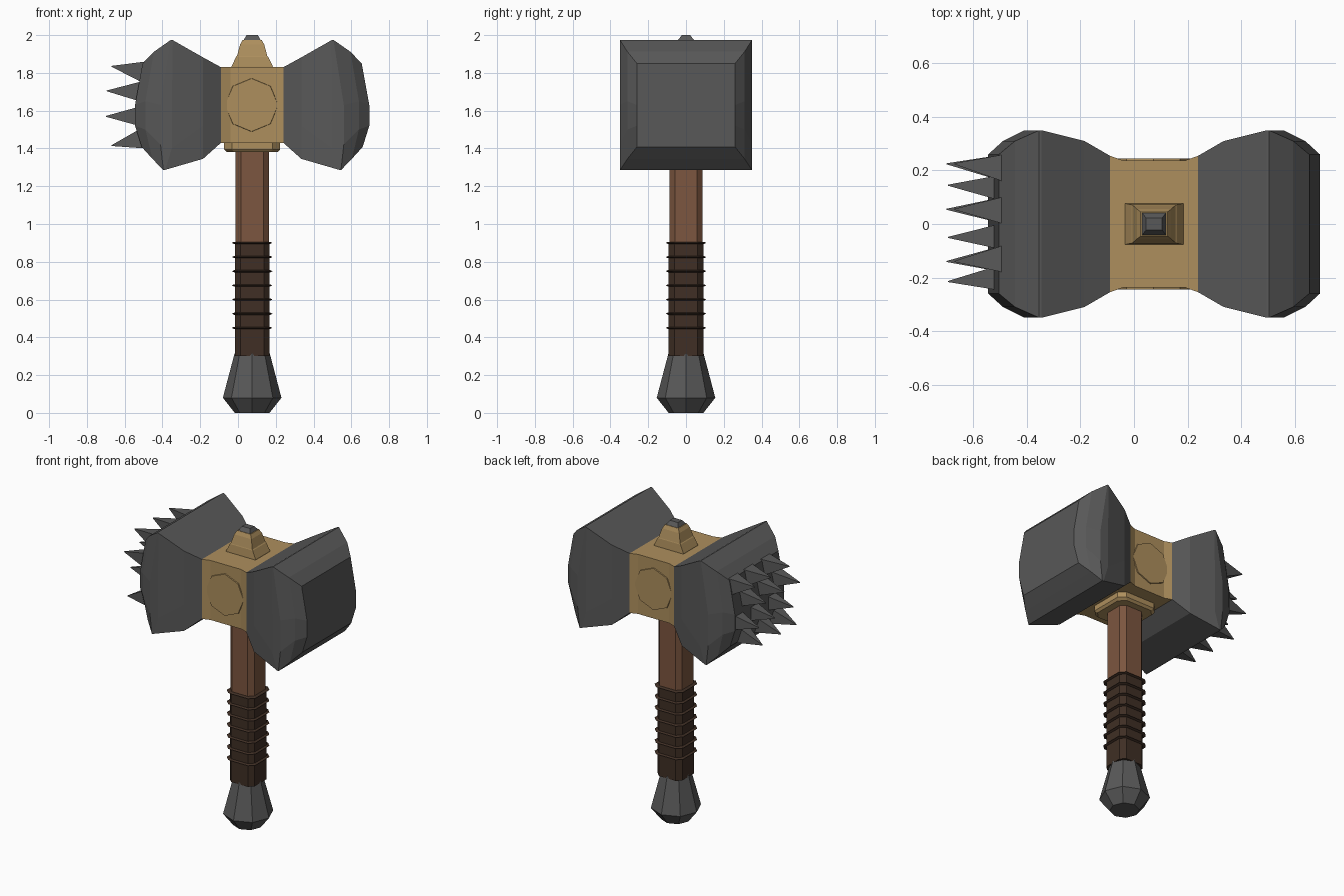
import bpy, bmesh, math
from mathutils import Vector

if "Cube" in bpy.data.objects:
    bpy.data.objects.remove(bpy.data.objects["Cube"])

CX = 0.075  # handle axis and mirror plane of the head


def mat(name, col):
    m = bpy.data.materials.new(name)
    m.diffuse_color = (*col, 1)
    m.use_nodes = True
    m.node_tree.nodes["Principled BSDF"].inputs["Base Color"].default_value = m.diffuse_color
    return m


STEEL = mat("dark steel", (0.098, 0.098, 0.098))
GOLD = mat("dull gold", (0.42, 0.275, 0.11))
WOOD = mat("brown wood", (0.2, 0.092, 0.05))
LEATHER = mat("dark leather", (0.05, 0.028, 0.018))


def loft(name, rings, material):
    """Skin a list of equal-length point rings and cap both ends."""
    bm = bmesh.new()
    vs = [[bm.verts.new(p) for p in r] for r in rings]
    n = len(vs[0])
    for a, b in zip(vs, vs[1:]):
        for i in range(n):
            j = (i + 1) % n
            bm.faces.new((a[i], a[j], b[j], b[i]))
    bm.faces.new(vs[0])
    bm.faces.new(vs[-1])
    bmesh.ops.recalc_face_normals(bm, faces=bm.faces)
    me = bpy.data.meshes.new(name)
    bm.to_mesh(me)
    bm.free()
    me.materials.append(material)
    ob = bpy.data.objects.new(name, me)
    bpy.context.collection.objects.link(ob)
    return ob


def cut_square(z, hx, hy, c):
    """Rectangle with cut corners, at height z on the handle axis."""
    pts = [(hx, hy - c), (hx - c, hy), (c - hx, hy), (-hx, hy - c),
           (-hx, c - hy), (c - hx, -hy), (hx - c, -hy), (hx, c - hy)]
    return [(CX + x, y, z) for x, y in pts]


def rect(z, hx, hy):
    return [(CX + x * hx, y * hy, z) for x, y in ((1, 1), (-1, 1), (-1, -1), (1, -1))]


def octagon(z, r):
    return [(CX + r * math.cos(i * math.pi / 4), r * math.sin(i * math.pi / 4), z)
            for i in range(8)]


# Handle: pommel, leather grip with bands, wooden shaft
loft("pommel", [octagon(0, 0.092), octagon(0.08, 0.155), octagon(0.315, 0.093)], STEEL)
loft("grip", [cut_square(z, 0.092, 0.092, 0.03) for z in (0.3, 0.905)], LEATHER)
for k in range(7):
    z = 0.45 + k * 0.075
    loft("grip_band", [cut_square(z - 0.006, 0.095, 0.095, 0.032),
                       cut_square(z, 0.107, 0.107, 0.034),
                       cut_square(z + 0.006, 0.095, 0.095, 0.032)], LEATHER)
loft("shaft", [cut_square(z, 0.088, 0.088, 0.029) for z in (0.89, 1.45)], WOOD)

# Gold collar under the head
loft("collar", [cut_square(1.38, 0.135, 0.135, 0.04), cut_square(1.395, 0.148, 0.148, 0.04),
                cut_square(1.45, 0.148, 0.148, 0.04)], GOLD)

# Gold centre block, slightly waisted
loft("head_core", [[(CX + x, y, 1.43), (CX + x, y, 1.83), (CX + x, -y, 1.83), (CX + x, -y, 1.43)]
                   for x, y in ((-0.165, 0.255), (-0.115, 0.237), (0.115, 0.237), (0.165, 0.255))],
     GOLD)

# Octagonal plates on front and back
for s in (-1, 1):
    loft("emblem_plate", [[(0.072 + r * math.cos(i * math.pi / 4), s * y,
                            1.63 + r * math.sin(i * math.pi / 4)) for i in range(8)]
                          for y, r in ((0.23, 0.143), (0.244, 0.14))], GOLD)

# Stepped finial on top with a steel tip
loft("finial", [rect(1.82, 0.11, 0.077), rect(1.835, 0.109, 0.077), rect(1.885, 0.085, 0.072),
                rect(1.89, 0.08, 0.07), rect(1.95, 0.064, 0.056), rect(1.975, 0.05, 0.045)], GOLD)
loft("finial_tip", [rect(1.972, 0.046, 0.044), rect(2.0, 0.03, 0.022)], STEEL)

# Two mirrored steel hammer heads: half depth y, then (x, z) from bottom to top
HEAD = [
    (0.255, ((0.24, 1.43), (0.24, 1.52), (0.24, 1.63), (0.24, 1.83))),
    (0.31, ((0.335, 1.345), (0.335, 1.52), (0.335, 1.63), (0.335, 1.882))),
    (0.35, ((0.535, 1.287), (0.50, 1.40), (0.50, 1.63), (0.495, 1.973))),
    (0.35, ((0.545, 1.285), (0.56, 1.42), (0.56, 1.63), (0.505, 1.975))),
    (0.31, ((0.603, 1.345), (0.64, 1.50), (0.64, 1.65), (0.595, 1.912))),
    (0.26, ((0.66, 1.408), (0.695, 1.52), (0.695, 1.63), (0.655, 1.85))),
]
for s, name in ((1, "right_head"), (-1, "left_head")):
    rings = []
    for y, pts in HEAD:
        side = [(CX + s * (x - CX), z) for x, z in pts]
        rings.append([(x, y, z) for x, z in side] + [(x, -y, z) for x, z in reversed(side)])
    loft(name, rings, STEEL)

# Staggered rows of spikes on the left face: base z, tip z, tip x
ROWS = [(1.80, 1.835, -0.67), (1.70, 1.705, -0.695), (1.57, 1.57, -0.70), (1.46, 1.415, -0.67)]
for k, (zb, zt, xt) in enumerate(ROWS):
    for y in ((0.225, 0.055, -0.14) if k % 2 == 0 else (0.145, -0.05, -0.215)):
        yb = y * 0.93
        base = [(-0.49, yb + a * 0.05, zb + b * 0.06) for a, b in ((1, 1), (-1, 1), (-1, -1), (1, -1))]
        tip = [(xt, y + a * 0.002, zt + b * 0.002) for a, b in ((1, 1), (-1, 1), (-1, -1), (1, -1))]
        loft("spike", [base, tip], STEEL)
